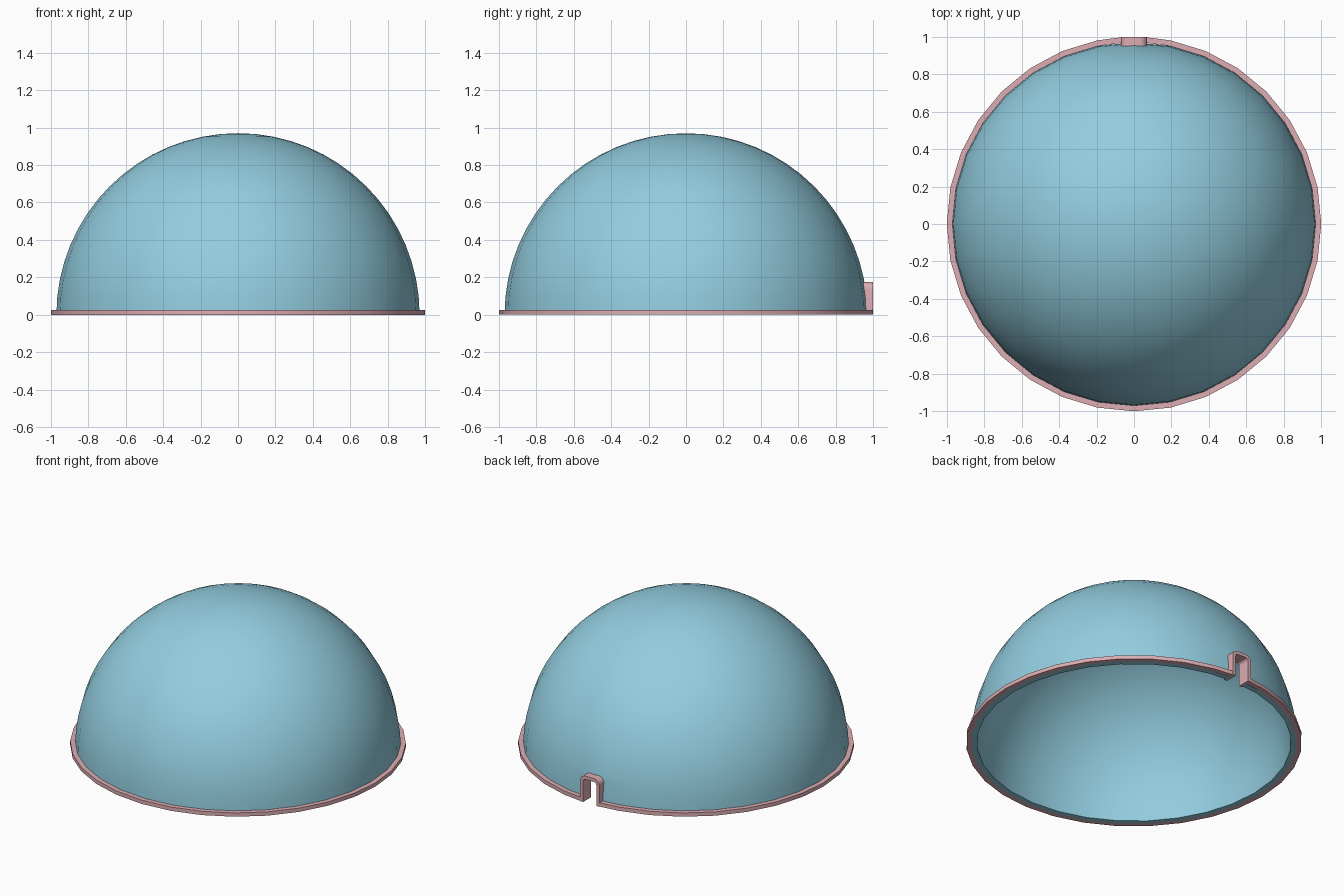
import bpy, bmesh, math
from mathutils import Vector

if "Cube" in bpy.data.objects:
    bpy.data.objects.remove(bpy.data.objects["Cube"])

SEG = 32          # sides of the dome and rim
R_DOME, R_INNER = 0.97, 0.936
R_RIM = 1.0
RIM_H = 0.025
ARCH_IN = 0.918   # inner end of the doorway arch
ARCH_W, ARCH_H, ARCH_T, ARCH_R = 0.07, 0.175, 0.022, 0.04


def material(name, color):
    m = bpy.data.materials.new(name)
    m.diffuse_color = (*color, 1)
    m.use_nodes = True
    m.node_tree.nodes["Principled BSDF"].inputs["Base Color"].default_value = m.diffuse_color
    return m


def make_object(name, bm, mat, angle=35):
    bmesh.ops.recalc_face_normals(bm, faces=bm.faces)
    me = bpy.data.meshes.new(name)
    bm.to_mesh(me)
    bm.free()
    me.materials.append(mat)
    ob = bpy.data.objects.new(name, me)
    bpy.context.collection.objects.link(ob)
    bpy.context.view_layer.objects.active = ob
    ob.select_set(True)
    bpy.ops.object.shade_smooth_by_angle(angle=math.radians(angle))
    ob.select_set(False)
    return ob


def loft(bm, sections):
    """Skin closed cross-sections into a capped solid."""
    rings = [[bm.verts.new(p) for p in s] for s in sections]
    n = len(rings[0])
    for a, b in zip(rings, rings[1:]):
        for i in range(n):
            j = (i + 1) % n
            bm.faces.new((a[i], a[j], b[j], b[i]))
    bm.faces.new(rings[0])
    bm.faces.new(rings[-1])


blue = material("dome_blue", (0.29, 0.61, 0.74))
pink = material("trim_pink", (0.72, 0.42, 0.45))

# Dome: half sphere with a small notch at the back
bm = bmesh.new()
bmesh.ops.create_uvsphere(bm, u_segments=SEG, v_segments=32, radius=R_DOME)
bmesh.ops.bisect_plane(bm, geom=bm.verts[:] + bm.edges[:] + bm.faces[:],
                       plane_co=(0, 0, 0), plane_no=(0, 0, 1), clear_inner=True)
hw, hz = ARCH_W - ARCH_T / 2, ARCH_H - ARCH_T / 2
for co, no in (((hw, 0, 0), (1, 0, 0)), ((-hw, 0, 0), (1, 0, 0)), ((0, 0, hz), (0, 0, 1))):
    geom = set()
    for f in bm.faces:
        c = f.calc_center_median()
        if c.y > 0.85 and c.z < 0.25 and abs(c.x) < 0.2:
            geom.update([f, *f.edges, *f.verts])
    bmesh.ops.bisect_plane(bm, geom=list(geom), plane_co=co, plane_no=no)
notch = []
for f in bm.faces:
    c = f.calc_center_median()
    if c.y > 0.8 and abs(c.x) < hw and c.z < hz:
        notch.append(f)
bmesh.ops.delete(bm, geom=notch, context='FACES')

# Dome thickness: scaled inner skin joined to the outer one along its border
border = [e for e in bm.edges if e.is_boundary]
dup = bmesh.ops.duplicate(bm, geom=bm.verts[:] + bm.edges[:] + bm.faces[:])
inner = dup["vert_map"]
pairs = [(e.verts[0], e.verts[1], inner[e.verts[1]], inner[e.verts[0]]) for e in border]
for v in [g for g in dup["geom"] if isinstance(g, bmesh.types.BMVert)]:
    v.co *= R_INNER / R_DOME
for quad in pairs:
    bm.faces.new(quad)
make_object("dome", bm, blue)

# Rim: flat band around the base, open at the doorway
bm = bmesh.new()
step = 2 * math.pi / SEG
gap = math.asin(hw)
angles = [gap] + [i * step for i in range(1, SEG)] + [2 * math.pi - gap]
up = Vector((0, 0, RIM_H))
sections = []
for a in angles:
    d = Vector((math.sin(a), math.cos(a), 0))
    sections.append([d * R_DOME, d * R_RIM, d * R_RIM + up, d * R_DOME + up])
loft(bm, sections)
make_object("base_rim", bm, pink)


# Arch: rounded frame lining the doorway
def arch_line(inset):
    w, h, r = ARCH_W - inset, ARCH_H - inset, ARCH_R - inset
    right = [(w, 0)] + [(w - r + r * math.cos(t), h - r + r * math.sin(t))
                        for t in (i * math.pi / 12 for i in range(7))]
    return right + [(-x, z) for x, z in reversed(right)]


bm = bmesh.new()
loft(bm, [[(xo, ARCH_IN, zo), (xo, R_RIM, zo), (xi, R_RIM, zi), (xi, ARCH_IN, zi)]
          for (xo, zo), (xi, zi) in zip(arch_line(0), arch_line(ARCH_T))])
make_object("doorway_arch", bm, pink)
